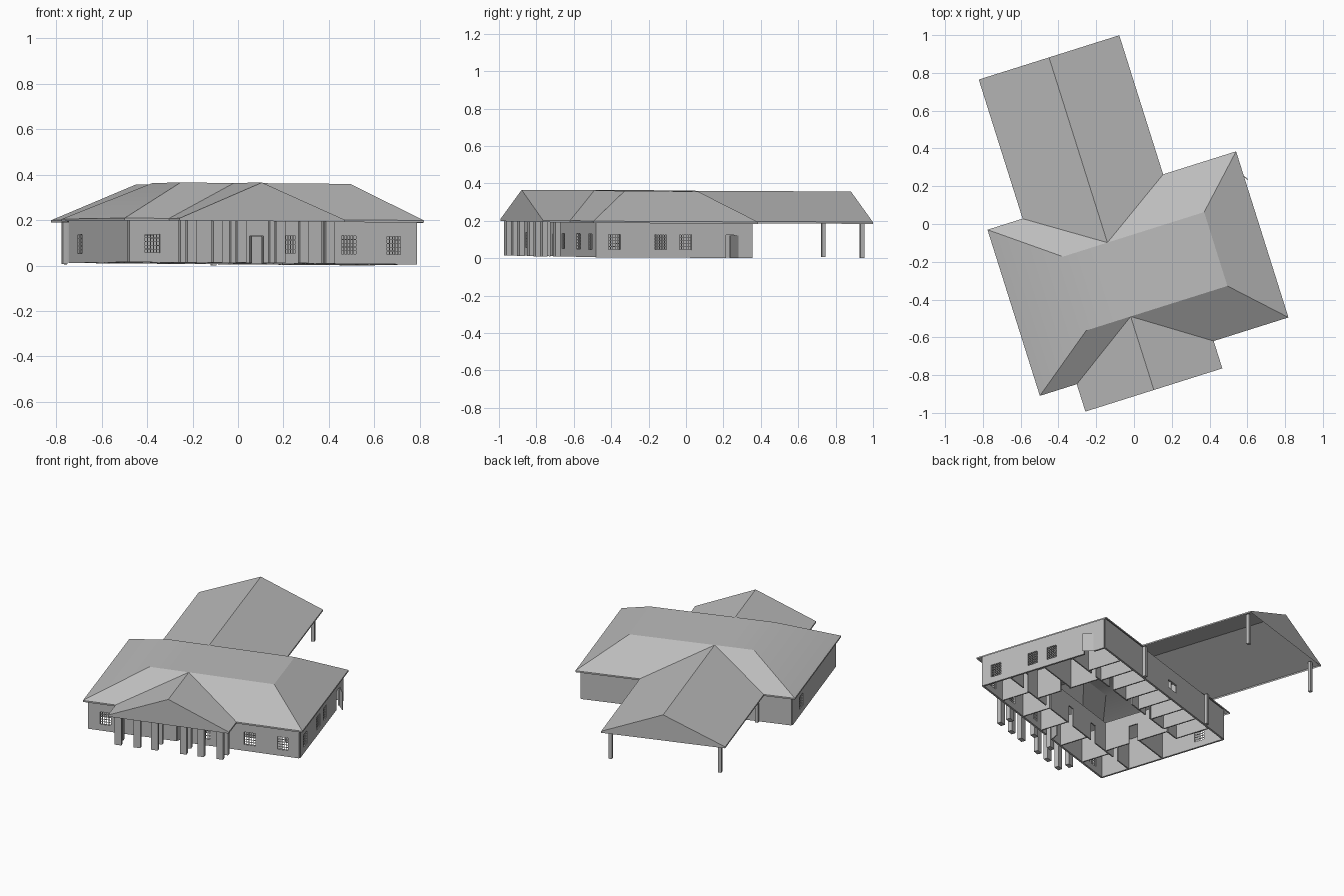
import bpy, bmesh, math
from mathutils import Matrix, Vector

cube = bpy.data.objects.get("Cube")
if cube:
    bpy.data.objects.remove(cube)

grey = bpy.data.materials.new("plain_grey")
grey.use_nodes = True
colour = (0.5, 0.5, 0.5, 1)
grey.diffuse_color = colour
grey.node_tree.nodes["Principled BSDF"].inputs["Base Color"].default_value = colour

# Site placement: turned plan on gently falling ground
SLOPE = Matrix.Identity(4)
SLOPE[2][0], SLOPE[2][1] = -0.006, -0.007
SITE = SLOPE @ Matrix.Translation((0.021, -0.2625, 0)) @ Matrix.Rotation(math.radians(17.5), 4, 'Z')

BASE, EAVE, TOP = 0.0065, 0.2, 0.36
HL, HW = 0.69, 0.461            # half length and half depth of main roof
WL, WW = HL - 0.028, HW - 0.028  # wall lines
PLATEAU_W, PLATEAU_E, PLATEAU_V = -0.352, 0.432, 0.205
WING = -0.105                   # centre line of porch and carport
PORCH, CARPORT = 0.38, 0.39     # half widths
PORCH_V, CARPORT_V = -0.613, 1.233


def finish(name, bm):
    bm.transform(SITE)
    mesh = bpy.data.meshes.new(name)
    bm.to_mesh(mesh)
    bm.free()
    mesh.materials.append(grey)
    obj = bpy.data.objects.new(name, mesh)
    bpy.context.collection.objects.link(obj)
    return obj


def add_beam(bm, a, b, z0, z1, thick):
    """Upright slab following the plan line a to b."""
    a, b = Vector(a), Vector(b)
    d = b - a
    mid = (a + b) / 2
    m = (Matrix.Translation((mid.x, mid.y, (z0 + z1) / 2))
         @ Matrix.Rotation(math.atan2(d.y, d.x), 4, 'Z')
         @ Matrix.Diagonal((d.length, thick, z1 - z0, 1)))
    bmesh.ops.create_cube(bm, size=1, matrix=m)


def wall(name, a, b, openings=(), thick=0.012, top=0.208):
    """Wall with openings (centre, width, bottom, top, bars) measured along it."""
    a, b = Vector(a), Vector(b)
    d = (b - a).normalized()
    bm, bars_bm = bmesh.new(), bmesh.new()
    at = 0
    for c, w, z0, z1, bars in sorted(openings):
        s, e = c - w / 2, c + w / 2
        add_beam(bm, a + d * at, a + d * s, BASE, top, thick)
        add_beam(bm, a + d * s, a + d * e, z1, top, thick)
        if z0 > BASE:
            add_beam(bm, a + d * s, a + d * e, BASE, z0, thick)
        for i in range(bars + 1 if bars else 0):
            t = s + w * i / bars
            add_beam(bars_bm, a + d * (t - 0.0015), a + d * (t + 0.0015), z0, z1, 0.004)
            z = z0 + (z1 - z0) * i / bars
            add_beam(bars_bm, a + d * s, a + d * e, z - 0.0015, z + 0.0015, 0.004)
        at = e
    add_beam(bm, a + d * at, b, BASE, top, thick)
    finish(name, bm)
    if bars_bm.verts:
        finish(name + "_window_bars", bars_bm)
    else:
        bars_bm.free()


# Roof: one folded sheet with two gabled wings and a thin fascia
bm = bmesh.new()


def pt(u, v, z):
    return bm.verts.new((u, v, z))


bl, br, fr, fl = [pt(u, v, EAVE) for u, v in ((-HL, HW), (HL, HW), (HL, -HW), (-HL, -HW))]
tbl, tbr, tfr, tfl = [pt(u, v, TOP) for u, v in (
    (PLATEAU_W, PLATEAU_V), (PLATEAU_E, PLATEAU_V), (PLATEAU_E, -PLATEAU_V), (PLATEAU_W, -PLATEAU_V))]
joints = []
for half, side, end, west, east, twest, teast in (
        (CARPORT, 1, CARPORT_V, bl, br, tbl, tbr), (PORCH, -1, PORCH_V, fl, fr, tfl, tfr)):
    inner, outer = pt(WING, side * PLATEAU_V, TOP), pt(WING, end, TOP)
    vw, ve = pt(WING - half, side * HW, EAVE), pt(WING + half, side * HW, EAVE)
    ow, oe = pt(WING - half, end, EAVE), pt(WING + half, end, EAVE)
    for face in ((west, vw, inner, twest), (ve, east, teast, inner),
                 (vw, ow, outer, inner), (ve, inner, outer, oe), (ow, oe, outer)):
        bm.faces.new(face)
    joints.append(inner)
bm.faces.new((tbl, joints[0], tbr, tfr, joints[1], tfl))
bm.faces.new((bl, tbl, tfl, fl))
bm.faces.new((br, fr, tfr, tbr))
rim = [e for e in bm.edges if e.is_boundary]
ext = bmesh.ops.extrude_edge_only(bm, edges=rim)["geom"]
bmesh.ops.translate(bm, verts=[g for g in ext if isinstance(g, bmesh.types.BMVert)], vec=(0, 0, -0.01))
bmesh.ops.recalc_face_normals(bm, faces=bm.faces)
roof = finish("roof", bm)
bpy.context.view_layer.objects.active = roof
roof.select_set(True)
bpy.ops.object.shade_smooth_by_angle(angle=math.radians(30))
roof.select_set(False)

# Outer walls
W0, W1 = 0.048, 0.13
wall("front_wall", (-WL, -WW), (WL, -WW), [
    (WL - 0.555, 0.068, W0, W1, 5), (WL - 0.075, 0.066, BASE, 0.125, 0),
    (WL + 0.083, 0.045, W0, W1, 4), (WL + 0.352, 0.07, W0, W1, 5), (WL + 0.56, 0.065, W0, W1, 5)])
wall("east_wall", (WL, -WW), (WL, WW), [
    (WW + v, 0.068, W0, W1, 5) for v in (-0.337, -0.075, 0.061)] + [(WW + 0.323, 0.068, BASE, 0.128, 0)])
wall("back_wall", (-WL, WW), (WL, WW), [(WL - 0.087, 0.09, 0.07, 0.125, 0)])
wall("west_wall", (-WL, -WW), (-WL, WW), [(WW + 0.266, 0.068, W0, W1, 5)])

# Doors: side door stands open, entrance leaf half open
for name, a, b in (("side_door", (0.667, 0.357), (0.704, 0.3)),
                   ("entrance_door", (-0.107, -WW), (-0.08, -0.38))):
    bm = bmesh.new()
    add_beam(bm, a, b, BASE, 0.126, 0.005)
    finish(name, bm)

# Interior partitions: rooms along the back, front and ends around a hall
wall("back_corridor_wall", (-0.5, 0.2), (WL, 0.2),
     [(0.12 + 0.2 * i, 0.05, BASE, 0.125, 0) for i in range(5)], 0.008, 0.2)
wall("front_corridor_wall", (-WL, -0.24), (WL, -0.24),
     [(0.15 + 0.25 * i, 0.05, BASE, 0.125, 0) for i in range(5)], 0.008, 0.2)
wall("hall_west_wall", (-0.4, -0.24), (-0.4, 0.2), [(0.2, 0.06, BASE, 0.125, 0)], 0.008, 0.2)
wall("hall_east_wall", (0.36, -0.24), (0.36, 0.2), [(0.2, 0.06, BASE, 0.125, 0)], 0.008, 0.2)
bm = bmesh.new()
for i in range(8):
    u = -0.5 + 0.14 * i
    add_beam(bm, (u, 0.2), (u, WW), BASE, 0.2, 0.008)
for u in (-0.44, -0.2, 0.02, 0.22, 0.45):
    add_beam(bm, (u, -WW), (u, -0.24), BASE, 0.2, 0.008)
for s, inner in ((-1, -0.4), (1, 0.36)):
    add_beam(bm, (s * WL, 0), (inner, 0), BASE, 0.2, 0.008)
finish("room_partitions", bm)

# Porch columns, mirrored about the wing centre line
bm = bmesh.new()
for s in (-1, 1):
    for off, v in ((0.32, -0.59), (0.2, -0.59), (0.09, -0.59), (0.33, -0.52), (0.09, -0.5)):
        u = WING + s * off
        add_beam(bm, (u - 0.021, v), (u + 0.021, v), BASE, 0.205, 0.028)
finish("porch_columns", bm)

# Carport posts
bm = bmesh.new()
for s in (-1, 1):
    for v in (0.45, 1.186):
        u = WING + s * 0.344
        add_beam(bm, (u - 0.01, v), (u + 0.01, v), BASE, 0.21, 0.02)
finish("carport_posts", bm)
